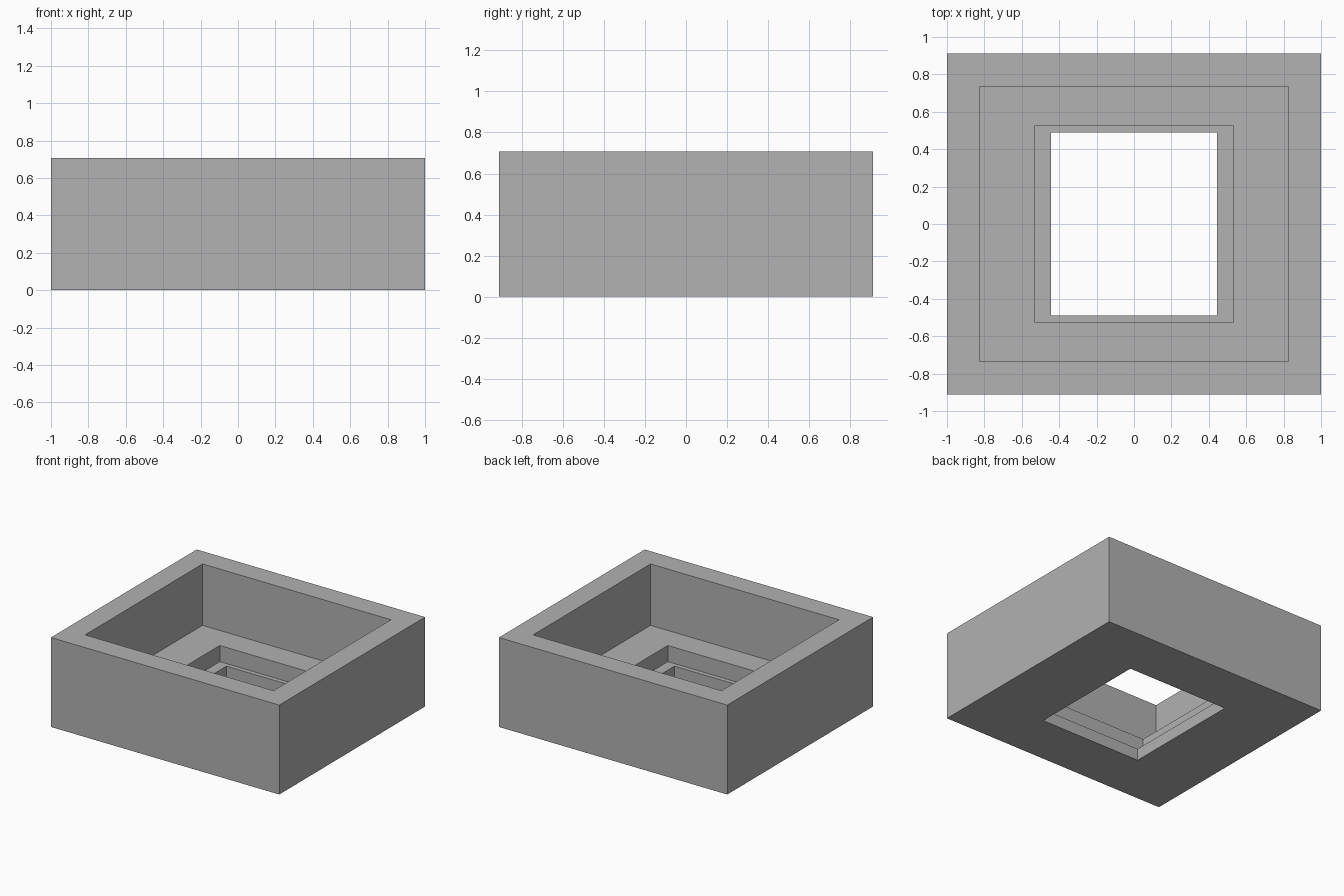
import bpy
import bmesh

if "Cube" in bpy.data.objects:
    bpy.data.objects.remove(bpy.data.objects["Cube"])

# Half width, half depth and height of each rectangular rim, walked from
# the underside, up the outside and down the stepped recess
RIMS = [
    (0.445, 0.49, 0.0),      # underside opening
    (1.0, 0.912, 0.0),       # outer base
    (1.0, 0.912, 0.708),     # outer top
    (0.825, 0.735, 0.708),   # recess mouth
    (0.825, 0.735, 0.222),   # recess floor
    (0.528, 0.526, 0.222),   # lower step mouth
    (0.528, 0.526, 0.094),   # lower step floor
    (0.445, 0.49, 0.094),    # opening top
]

grey = bpy.data.materials.new("plain grey")
grey.diffuse_color = (0.445, 0.445, 0.445, 1.0)
grey.use_nodes = True
grey.node_tree.nodes["Principled BSDF"].inputs["Base Color"].default_value = grey.diffuse_color

# Stepped frame: join each rim to the next, closing the ring
bm = bmesh.new()
loops = [[bm.verts.new((sx * hx, sy * hy, z))
          for sx, sy in ((-1, -1), (1, -1), (1, 1), (-1, 1))]
         for hx, hy, z in RIMS]
for a, b in zip(loops, loops[1:] + loops[:1]):
    for i in range(4):
        j = (i + 1) % 4
        bm.faces.new((a[i], a[j], b[j], b[i]))
bmesh.ops.recalc_face_normals(bm, faces=bm.faces)

mesh = bpy.data.meshes.new("stepped_frame")
bm.to_mesh(mesh)
bm.free()
mesh.materials.append(grey)
frame = bpy.data.objects.new("stepped_frame", mesh)
bpy.context.collection.objects.link(frame)
